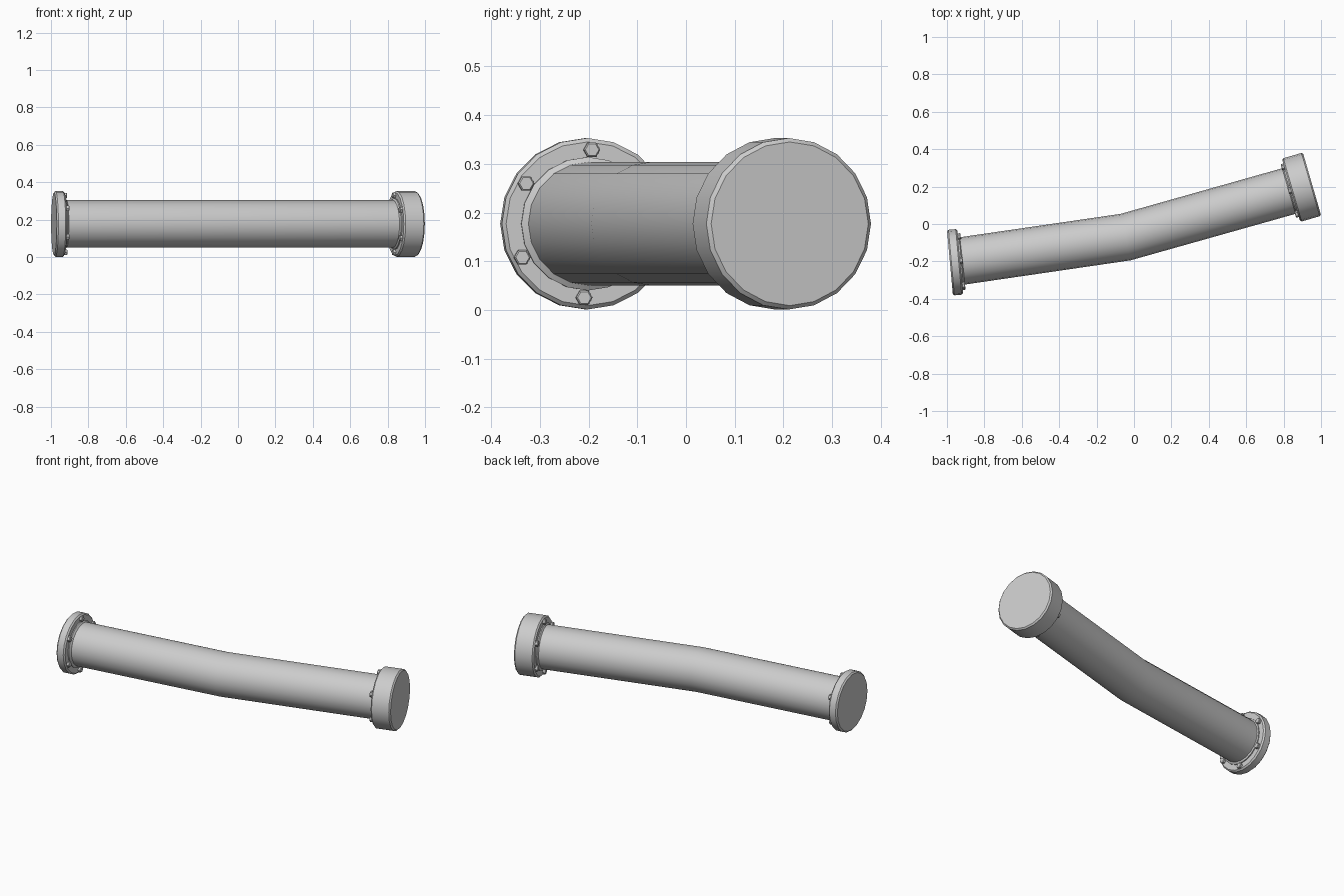
import bpy, bmesh, math
from mathutils import Matrix, Vector

cube = bpy.data.objects.get("Cube")
if cube:
    bpy.data.objects.remove(cube, do_unlink=True)

SIDES = 20
Z = 0.177        # height of the pipe axis
PIPE_R = 0.127
FLANGE_R = 0.176
BOLT_RING = 0.152

steel = bpy.data.materials.new("grey_steel")
steel.use_nodes = True
GREY = (0.6, 0.6, 0.6, 1)
steel.diffuse_color = GREY
steel.node_tree.nodes["Principled BSDF"].inputs["Base Color"].default_value = GREY


def frame(x, y, degrees):
    """Local x is across, local y is up, local z runs along the pipe axis."""
    a = math.radians(degrees)
    c, s = math.cos(a), math.sin(a)
    return Matrix(((-s, 0, c, x), (c, 0, s, y), (0, 1, 0, Z), (0, 0, 0, 1)))


def skin(name, rings, smooth=True):
    """Join rings of points into a capped tube."""
    bm = bmesh.new()
    loops = [[bm.verts.new(p) for p in ring] for ring in rings]
    n = len(loops[0])
    for a, b in zip(loops, loops[1:]):
        for i in range(n):
            j = (i + 1) % n
            bm.faces.new((a[i], a[j], b[j], b[i]))
    bm.faces.new(loops[0][::-1])
    bm.faces.new(loops[-1])
    bmesh.ops.recalc_face_normals(bm, faces=bm.faces)
    mesh = bpy.data.meshes.new(name)
    bm.to_mesh(mesh)
    bm.free()
    mesh.materials.append(steel)
    obj = bpy.data.objects.new(name, mesh)
    bpy.context.collection.objects.link(obj)
    if smooth:
        bpy.ops.object.select_all(action="DESELECT")
        obj.select_set(True)
        bpy.context.view_layer.objects.active = obj
        bpy.ops.object.shade_smooth_by_angle(angle=math.radians(30))
    return obj


def circle(m, r, t, n=SIDES, centre=(0, 0)):
    return [m @ Vector((centre[0] + r * math.cos(math.tau * i / n),
                        centre[1] + r * math.sin(math.tau * i / n), t))
            for i in range(n)]


def flange(name, m, depth, inward, turn):
    """Chamfered disc with its collar and six hex bolts on the pipe side."""
    c = 0.008
    profile = [(0, FLANGE_R - c), (c, FLANGE_R), (depth - c, FLANGE_R), (depth, FLANGE_R - c)]
    skin(name, [circle(m, r, inward * t) for t, r in profile])

    # Tapered collar around the pipe
    collar = [(depth - 0.01, 0.137), (depth + 0.006, 0.137), (depth + 0.014, PIPE_R - 0.002)]
    skin(name + "_collar", [circle(m, r, inward * t) for t, r in collar])

    # Bolt heads
    for k in range(6):
        a = math.radians(turn + 60 * k)
        centre = (BOLT_RING * math.cos(a), BOLT_RING * math.sin(a))
        head = [(depth - 0.005, 0.017), (depth + 0.012, 0.017), (depth + 0.015, 0.014)]
        skin(f"{name}_bolt_{k + 1}",
             [circle(m, r, inward * t, 6, centre) for t, r in head], smooth=False)


# Bent pipe with one ring at the bend
path = [(-0.95, -0.202, 8.3), (-0.045, -0.07, 12), (0.87, 0.188, 15.7)]
skin("bent_pipe", [circle(frame(*p), PIPE_R, 0) for p in path])

# Thin flange at one end, deep flange at the other
flange("thin_flange", frame(-0.984, -0.207, 5.2), 0.055, 1, 87)
flange("deep_flange", frame(0.952, 0.213, 16.2), 0.117, -1, 90)
